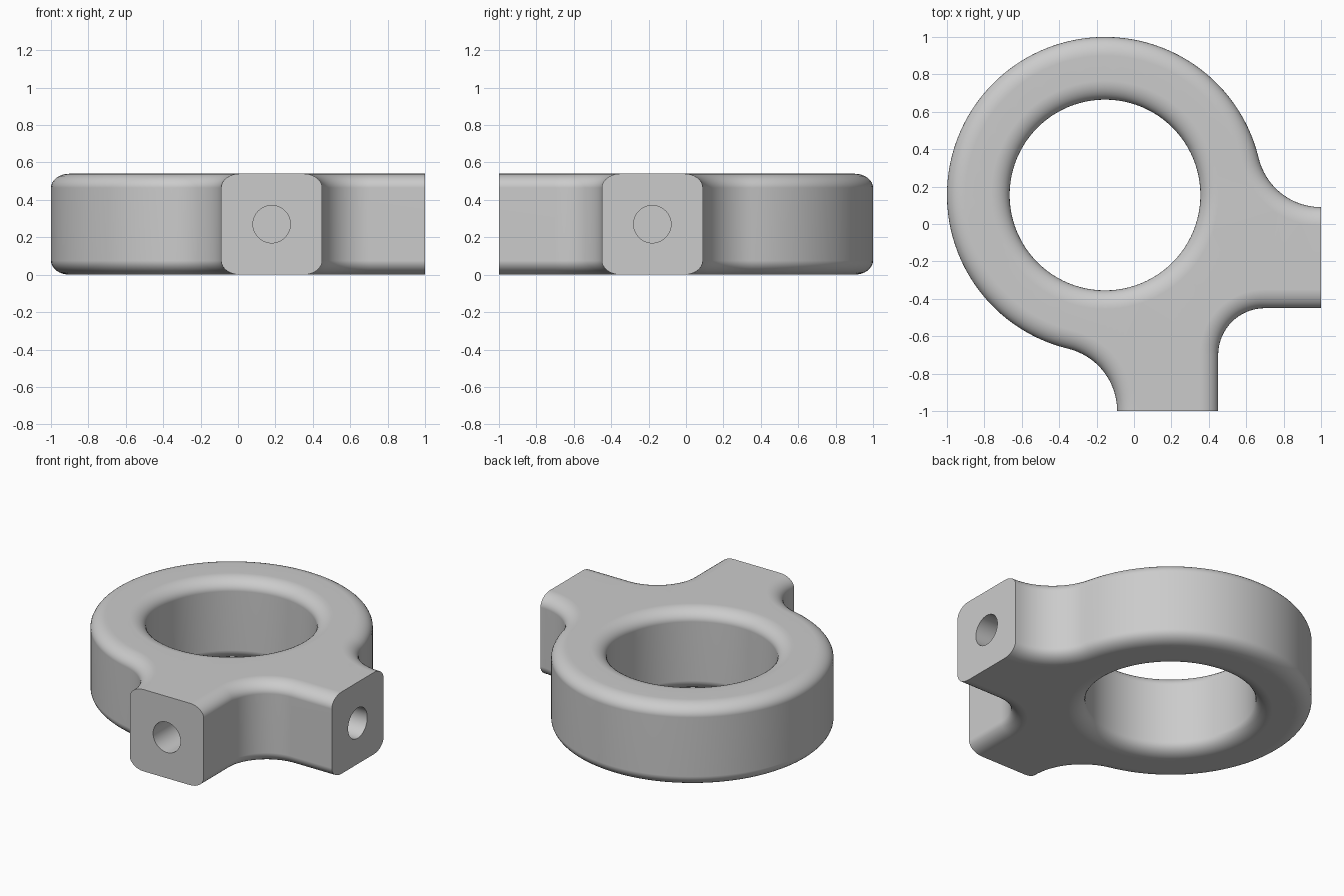
import bpy, bmesh
from math import sin, cos, pi, radians, hypot, atan2, degrees

cube = bpy.data.objects.get("Cube")
if cube:
    bpy.data.objects.remove(cube, do_unlink=True)

HEIGHT = 0.54
RING = (-0.155, 0.155)          # ring centre
R_OUT, R_IN = 0.845, 0.51
ARM_IN, ARM_OUT = 0.09, 0.45    # arm sides
ROUND_XY, ROUND_Z = 0.10, 0.075  # soft edge width and height
HOLE_AT, HOLE_R, HOLE_DEPTH = 0.18, 0.10, 0.5

# Fillet tangent to both the ring and the arm end
dx, dy = 1 - RING[0], ARM_IN - RING[1]
FIL = (dx * dx + dy * dy - R_OUT ** 2) / (2 * (R_OUT - dy))
TURN = degrees(atan2(dy + FIL, dx))


def arc(centre, r, start, end, n):
    angles = [radians(start + (end - start) * i / n) for i in range(n + 1)]
    return [(centre[0] + r * cos(a), centre[1] + r * sin(a)) for a in angles]


def outline(d):
    """Outer contour shrunk inward by d."""
    pts = arc((1, ARM_IN + FIL), FIL + d, 270, 180 + TURN, 16)
    pts += arc(RING, R_OUT - d, TURN, 270 - TURN, 80)[1:]
    pts += arc((-ARM_IN - FIL, -1), FIL + d, 90 - TURN, 0, 16)[1:]
    pts.append((ARM_OUT - d, -1))
    pts += arc((0.7, -0.7), 0.25 + d, 180, 90, 18)
    pts.append((1, -ARM_OUT + d))
    return pts


def bore(d):
    return arc(RING, R_IN + d, 0, 360, 96)[:-1]


# Layers of the rounded wall: (inset, z)
STEPS = 8
quarter = [(ROUND_XY * (1 - sin(a)), ROUND_Z * (1 - cos(a)))
           for a in (pi / 2 * i / STEPS for i in range(STEPS + 1))]
layers = quarter + [(d, HEIGHT - z) for d, z in reversed(quarter)]

bm = bmesh.new()


def wall(contour):
    loops = [[bm.verts.new((x, y, z)) for x, y in contour(d)] for d, z in layers]
    for low, high in zip(loops, loops[1:]):
        for i in range(len(low)):
            j = (i + 1) % len(low)
            bm.faces.new((low[i], low[j], high[j], high[i]))


wall(outline)
wall(bore)
# Flat top and bottom between contour and bore
for z in (0, HEIGHT):
    rim = [e for e in bm.edges if e.is_boundary
           and all(abs(v.co.z - z) < 1e-5 for v in e.verts)]
    bmesh.ops.triangle_fill(bm, use_beauty=True, edges=rim)
bmesh.ops.recalc_face_normals(bm, faces=bm.faces)
mesh = bpy.data.meshes.new("ring_body")
bm.to_mesh(mesh)
bm.free()
body = bpy.data.objects.new("ring_body", mesh)
bpy.context.collection.objects.link(body)

grey = bpy.data.materials.new("plain grey")
grey.use_nodes = True
colour = (0.6, 0.6, 0.6, 1)
grey.diffuse_color = colour
grey.node_tree.nodes["Principled BSDF"].inputs["Base Color"].default_value = colour
mesh.materials.append(grey)

# Blind holes in both arm ends
for name, place, turn in (
        ("front_hole_cutter", (HOLE_AT, -1, HEIGHT / 2), (pi / 2, 0, 0)),
        ("left_hole_cutter", (1, -HOLE_AT, HEIGHT / 2), (0, pi / 2, 0))):
    bpy.ops.mesh.primitive_cylinder_add(vertices=48, radius=HOLE_R, depth=2 * HOLE_DEPTH,
                                        location=place, rotation=turn)
    cutter = bpy.context.object
    cutter.name = name
    cutter.hide_render = True
    cutter.data.materials.append(grey)
    cut = body.modifiers.new(name, "BOOLEAN")
    cut.operation = "DIFFERENCE"
    cut.solver = "EXACT"
    cut.object = cutter
    bpy.ops.object.select_all(action="DESELECT")
    body.select_set(True)
    bpy.context.view_layer.objects.active = body
    bpy.ops.object.modifier_apply(modifier=name)
    bpy.data.objects.remove(cutter, do_unlink=True)

# Smooth walls, crisp arm ends and hole rims
bpy.ops.object.shade_smooth_by_angle(angle=radians(35))
weighted = body.modifiers.new("even_normals", "WEIGHTED_NORMAL")
weighted.keep_sharp = True
